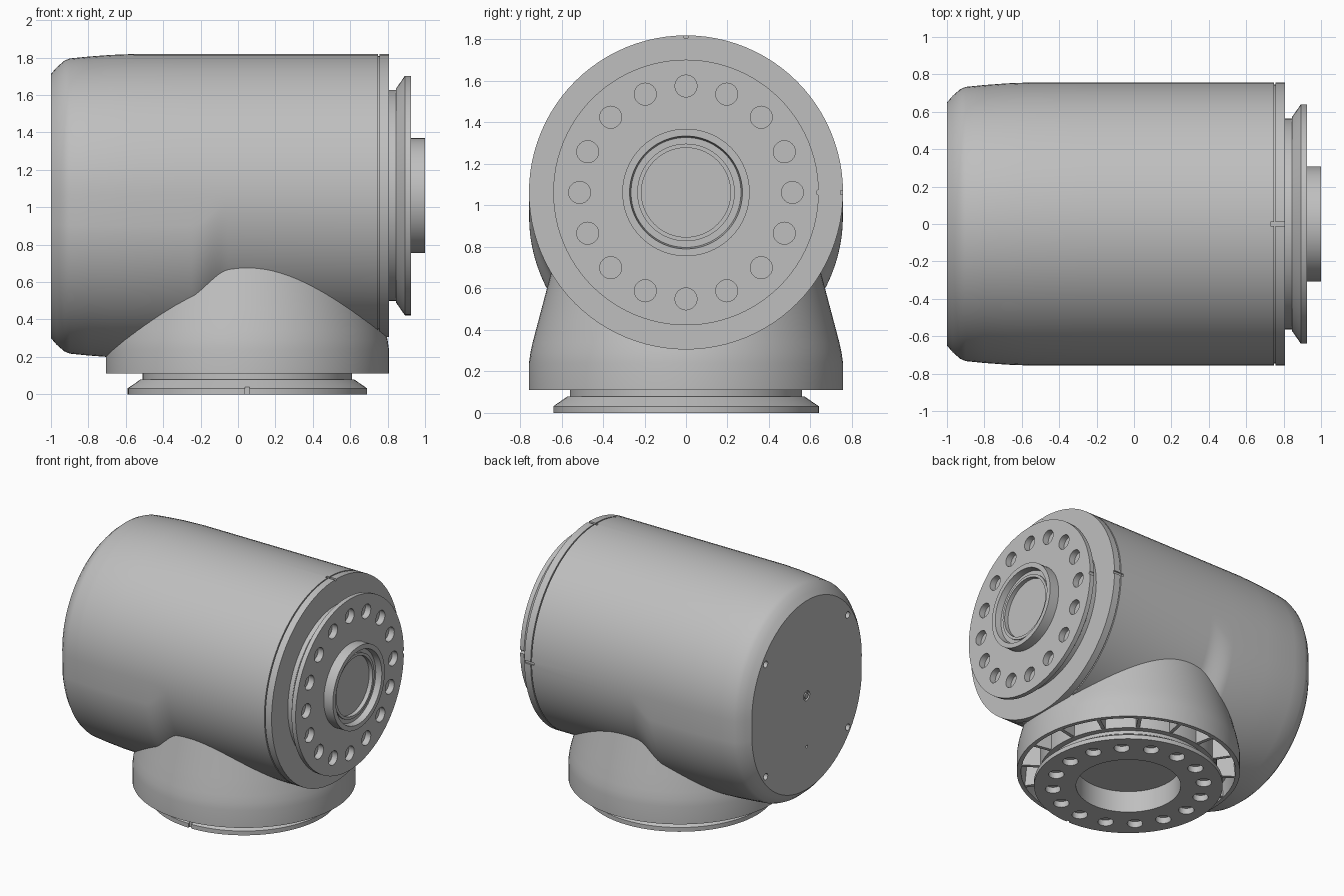
import bpy, bmesh
from math import sin, cos, pi, radians
from mathutils import Vector, Matrix

if "Cube" in bpy.data.objects:
    bpy.data.objects.remove(bpy.data.objects["Cube"], do_unlink=True)

SEG = 96
BODY_Z = 1.0625     # height of the horizontal axis
BASE_X = 0.05       # position of the vertical axis
R = 0.757           # main radius of body and collar

grey = bpy.data.materials.new("light grey")
grey.use_nodes = True
grey.diffuse_color = (0.52, 0.52, 0.52, 1)
grey.node_tree.nodes["Principled BSDF"].inputs["Base Color"].default_value = (0.52, 0.52, 0.52, 1)


def finish(name, bm):
    bmesh.ops.recalc_face_normals(bm, faces=bm.faces)
    mesh = bpy.data.meshes.new(name)
    bm.to_mesh(mesh)
    bm.free()
    mesh.materials.append(grey)
    obj = bpy.data.objects.new(name, mesh)
    bpy.context.collection.objects.link(obj)
    return obj


def activate(obj):
    bpy.ops.object.select_all(action='DESELECT')
    obj.select_set(True)
    bpy.context.view_layer.objects.active = obj


def smooth(obj):
    activate(obj)
    bpy.ops.object.shade_smooth_by_angle(angle=radians(30))


def lathe(name, axis, profile, drop=lambda t: 0):
    """Closed solid from (position, radius) pairs; drop lowers the lower half of a ring."""
    bm = bmesh.new()
    rings = []
    for t, r in profile:
        ring = []
        for i in range(SEG):
            a = 2 * pi * i / SEG
            u, v = r * cos(a), r * sin(a)
            if axis == 'X':
                low = drop(t) if i > SEG // 2 else 0
                ring.append(bm.verts.new((t, u, BODY_Z + v - low)))
            else:
                ring.append(bm.verts.new((BASE_X + u, v, t)))
        rings.append(ring)
    for a, b in zip(rings, rings[1:]):
        for i in range(SEG):
            j = (i + 1) % SEG
            bm.faces.new((a[i], a[j], b[j], b[i]))
    bm.faces.new(rings[0])
    bm.faces.new(rings[-1])
    return finish(name, bm)


def rod(bm, axis, centre, radius, length):
    turn = Matrix.Rotation(pi / 2, 4, 'Y') if axis == 'X' else Matrix()
    bmesh.ops.create_cone(bm, cap_ends=True, segments=24, radius1=radius, radius2=radius,
                          depth=length, matrix=Matrix.Translation(centre) @ turn)


def box(bm, centre, size, turn=0):
    m = Matrix.Translation(centre) @ Matrix.Rotation(turn, 4, 'Z') @ Matrix.Diagonal((*size, 1))
    bmesh.ops.create_cube(bm, size=1, matrix=m)


def cut(obj, bm):
    cutter = finish("cutter", bm)
    cutter.hide_render = True
    mod = obj.modifiers.new("cut", 'BOOLEAN')
    mod.operation, mod.solver, mod.object = 'DIFFERENCE', 'EXACT', cutter
    activate(obj)
    bpy.ops.object.modifier_apply(modifier=mod.name)
    bpy.data.objects.remove(cutter, do_unlink=True)


def bulge(x):
    """The rear of the body hangs lower, with a soft step."""
    s = min(max((-0.05 - x) / 0.2, 0), 1)
    return 0.112 * s * s * (3 - 2 * s)


# Main body: rounded rear, soft step, groove and front rim
step = [(-0.05 - 0.02 * k, R) for k in range(10, -1, -1)]
body = lathe("main_body", 'X',
             [(-1, 0.65), (-0.97, 0.685), (-0.93, 0.72), (-0.9, 0.733), (-0.8, 0.743),
              (-0.68, 0.752), (-0.55, R)] + step +
             [(0.748, R), (0.748, 0.745), (0.756, 0.745), (0.756, R), (0.808, R)], bulge)
holes = bmesh.new()
for y in (-0.485, 0.485):
    for z in (-0.42, 0.42):
        rod(holes, 'X', (-1, y, 1.0 + z), 0.024, 0.08)
rod(holes, 'X', (-1, 0, 1.0), 0.036, 0.03)
rod(holes, 'X', (-1, 0, 0.62), 0.01, 0.03)
box(holes, (0.77, 0, BODY_Z + R), (0.08, 0.02, 0.024))
box(holes, (0.77, R, BODY_Z), (0.08, 0.024, 0.02))
cut(body, holes)
smooth(body)

# Rear centre screw
screw = bmesh.new()
rod(screw, 'X', (-0.99, 0, 1.0), 0.02, 0.018)
smooth(finish("rear_screw", screw))

# Output flange with its ring of bolt holes
flange = lathe("output_flange", 'X',
               [(0.78, 0.565), (0.845, 0.565), (0.845, 0.572), (0.892, 0.64), (0.925, 0.64)])
holes = bmesh.new()
for k in range(16):
    a = 2 * pi * k / 16
    rod(holes, 'X', (0.925, 0.513 * cos(a), BODY_Z + 0.513 * sin(a)), 0.053, 0.09)
rod(holes, 'X', (0.925, 0.64, BODY_Z), 0.012, 0.1)
cut(flange, holes)
smooth(flange)

# Hollow boss in the middle of the output flange
smooth(lathe("output_boss", 'X',
             [(0.9, 0.307), (1.0, 0.307), (1.0, 0.272), (0.955, 0.265), (0.955, 0.235),
              (0.965, 0.235), (0.965, 0.215), (0.935, 0.215)]))

# Base collar: flared skirt with a channel underneath
smooth(lathe("base_collar", 'Z',
             [(0.8, 0.618), (0.62, 0.665), (0.45, 0.71), (0.34, 0.739), (0.29, 0.75),
              (0.24, R), (0.11, R), (0.11, 0.728), (0.26, 0.715), (0.26, 0.6),
              (0.11, 0.6), (0.11, 0.555), (0.21, 0.555)]))

# Ribs across the channel
ribs = bmesh.new()
for k in range(16):
    a = 2 * pi * (k + 0.5) / 16
    box(ribs, (BASE_X + 0.662 * cos(a), 0.662 * sin(a), 0.19), (0.14, 0.025, 0.155), a)
finish("collar_ribs", ribs)

# Base flange with central recess and bolt holes
base = lathe("base_flange", 'Z',
             [(0.2, 0.56), (0.08, 0.56), (0.08, 0.57), (0.032, 0.64), (0, 0.64),
              (0, 0.355), (0.16, 0.355)])
holes = bmesh.new()
for k in range(16):
    a = 2 * pi * k / 16
    rod(holes, 'Z', (BASE_X + 0.513 * cos(a), 0.513 * sin(a), 0), 0.053, 0.09)
box(holes, (BASE_X, -0.64, 0.01), (0.025, 0.03, 0.06))
cut(base, holes)
smooth(base)
